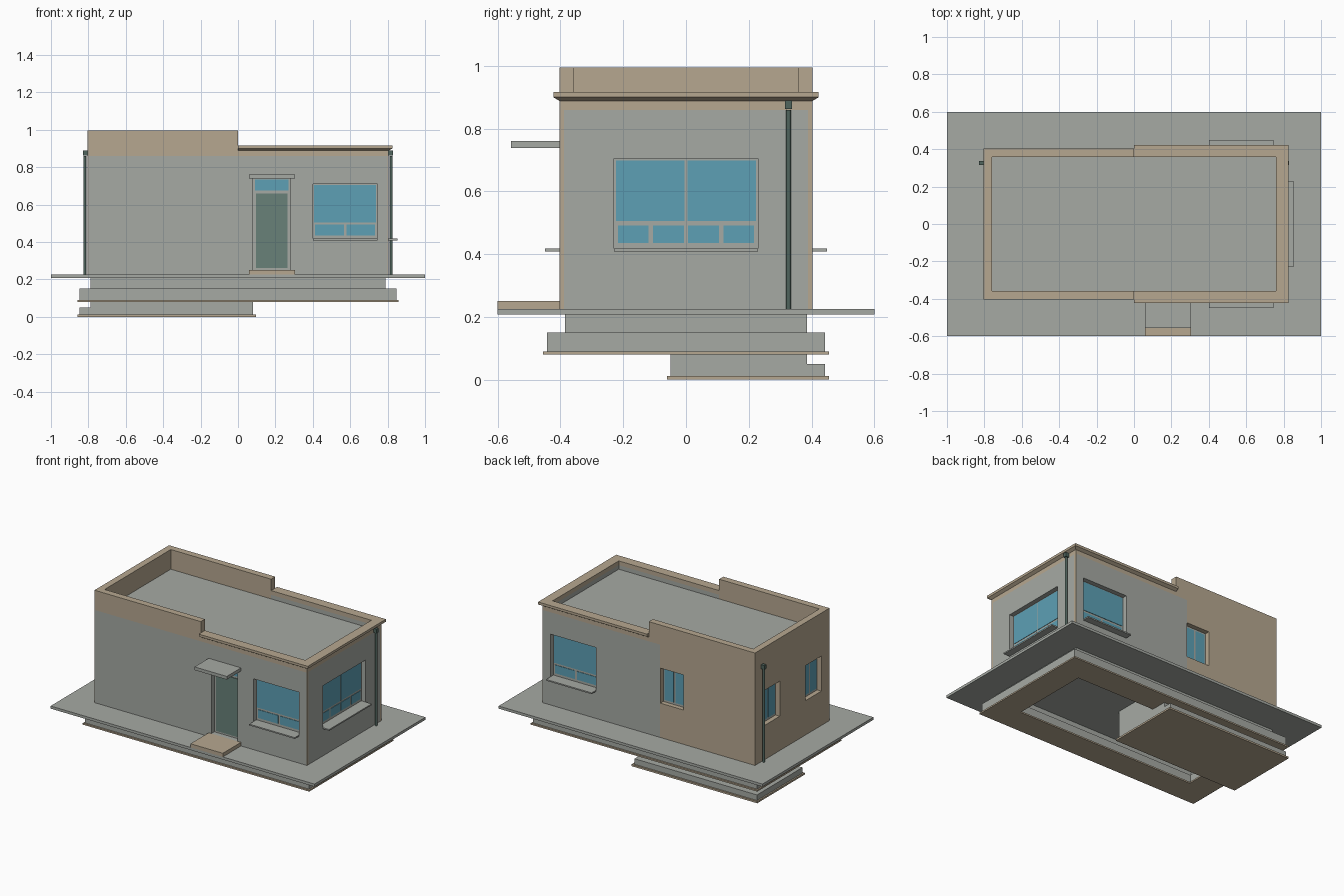
import bpy, bmesh, math
from mathutils import Vector

cube = bpy.data.objects.get("Cube")
if cube:
    bpy.data.objects.remove(cube, do_unlink=True)


def material(name, rgb):
    m = bpy.data.materials.new(name)
    m.use_nodes = True
    m.diffuse_color = (*rgb, 1)
    m.node_tree.nodes["Principled BSDF"].inputs["Base Color"].default_value = (*rgb, 1)
    return m


GREY = material("grey plaster", (0.38, 0.40, 0.37))
TAN = material("tan plaster", (0.47, 0.39, 0.28))
GLASS = material("blue glass", (0.11, 0.35, 0.46))
DOOR = material("green door", (0.14, 0.22, 0.19))
PIPE = material("dark green metal", (0.08, 0.13, 0.11))

HX, HY = 0.805, 0.403            # half size of the house walls
GROUND, ROOF, LOW, HIGH = 0.225, 0.86, 0.888, 0.995
RECESS = 0.04


def finish(name, bm, *mats):
    bmesh.ops.recalc_face_normals(bm, faces=bm.faces[:])
    me = bpy.data.meshes.new(name)
    bm.to_mesh(me)
    bm.free()
    ob = bpy.data.objects.new(name, me)
    bpy.context.collection.objects.link(ob)
    for m in mats:
        me.materials.append(m)
    return ob


def add_box(bm, x0, x1, y0, y1, z0, z1):
    lo = Vector((min(x0, x1), min(y0, y1), min(z0, z1)))
    hi = Vector((max(x0, x1), max(y0, y1), max(z0, z1)))
    for v in bmesh.ops.create_cube(bm, size=1)["verts"]:
        v.co = Vector([lo[i] if v.co[i] < 0 else hi[i] for i in range(3)])


def box(name, mat, *dims):
    bm = bmesh.new()
    add_box(bm, *dims)
    return finish(name, bm, mat)


def ring(name, mat, x, y, w, z0, z1):
    """Rectangular strip of width w around the centre."""
    bm = bmesh.new()
    for s in (-1, 1):
        add_box(bm, -x, x, s * y, s * (y - w), z0, z1)
        add_box(bm, s * x, s * (x - w), -y + w, y - w, z0, z1)
    return finish(name, bm, mat)


def on_wall(side, u0, u1, d0, d1, z0, z1):
    """Box limits on a wall: u along it, d outwards from its surface."""
    if side in ("front", "back"):
        s = -1 if side == "front" else 1
        return u0, u1, s * (HY + d0), s * (HY + d1), z0, z1
    s = 1 if side == "right" else -1
    return s * (HX + d0), s * (HX + d1), u0, u1, z0, z1


def sweep(name, s, profile, inner_mat):
    """Sweep (offset, z) profile in a U round one half of the roof edge."""
    bm = bmesh.new()
    rows = []
    for off, z in profile:
        x, y = s * (HX + off), HY + off
        rows.append([bm.verts.new(p) for p in ((0, -y, z), (x, -y, z), (x, y, z), (0, y, z))])
    n = len(rows)
    for i in range(n):
        a, b = rows[i], rows[(i + 1) % n]
        inner = profile[i][0] < 0 and profile[(i + 1) % n][0] < 0
        for k in range(3):
            bm.faces.new((a[k], a[k + 1], b[k + 1], b[k])).material_index = int(inner)
    for k in (0, 3):
        bm.faces.new([r[k] for r in rows])
    return finish(name, bm, TAN, inner_mat)


# Foundation: stepped strip footing with a deeper block at one corner
ring("foundation_wall", GREY, 0.788, 0.385, 0.06, 0.15, 0.207)
ring("foundation_footing", GREY, 0.848, 0.443, 0.155, 0.09, 0.15)
ring("foundation_bed", TAN, 0.858, 0.455, 0.18, 0.08, 0.09)
box("basement_wall", GREY, -0.788, 0.08, -0.05, 0.385, 0.05, 0.207)
box("basement_footing", GREY, -0.848, 0.08, -0.05, 0.443, 0.012, 0.05)
box("basement_bed", TAN, -0.858, 0.095, -0.06, 0.455, 0, 0.012)
box("ground_slab", GREY, -1, 1, -0.6, 0.6, 0.207, GROUND)

# Openings: (name, wall, u0, u1, z0, z1)
big = [("front_window", "front", 0.40, 0.745, 0.415, 0.71),
       ("back_window", "back", 0.40, 0.745, 0.415, 0.71),
       ("right_window", "right", -0.23, 0.23, 0.415, 0.705)]
small = [("small_back_window", "back", -0.262, -0.088, 0.46, 0.70),
         ("small_left_window_rear", "left", 0.135, 0.305, 0.46, 0.70),
         ("small_left_window_front", "left", -0.315, -0.145, 0.46, 0.70)]
door = ("door", "front", 0.08, 0.28, 0.25, 0.74)

# House body, split where the plaster colour changes, then cut for openings
bm = bmesh.new()
add_box(bm, -HX, HX, -HY, HY, GROUND, ROOF)
for co, no in (((0.8, 0, 0), (1, 0, 0)), ((-0.8, 0, 0), (1, 0, 0)), ((-0.085, 0, 0), (1, 0, 0)),
               ((0, 0.388, 0), (0, 1, 0)), ((0, -0.388, 0), (0, 1, 0))):
    bmesh.ops.bisect_plane(bm, geom=bm.verts[:] + bm.edges[:] + bm.faces[:],
                           plane_co=co, plane_no=no)
body = finish("house_walls", bm, GREY, TAN)

bm = bmesh.new()
for name, side, u0, u1, z0, z1 in big + small + [door]:
    add_box(bm, *on_wall(side, u0, u1, -RECESS, 0.05, z0, z1))
cutter = finish("opening_cutter", bm, GREY, TAN)
cutter.hide_render = True
mod = body.modifiers.new("openings", "BOOLEAN")
mod.operation, mod.solver, mod.object = "DIFFERENCE", "EXACT", cutter
cut = bpy.data.meshes.new_from_object(body.evaluated_get(bpy.context.evaluated_depsgraph_get()))
body.modifiers.clear()
body.data = cut
bpy.data.objects.remove(cutter, do_unlink=True)

cut.materials.clear()
for m in (GREY, TAN):
    cut.materials.append(m)
for f in cut.polygons:
    c, n = f.center, f.normal
    if abs(c.x) < HX - 0.001 and abs(c.y) < HY - 0.001:      # roof and reveals
        grey = c.z > ROOF - 0.01 or c.x > -0.08
    elif n.y < -0.5:
        grey = abs(c.x) < 0.8
    elif n.y > 0.5:
        grey = -0.085 < c.x < 0.8
    else:
        grey = n.x > 0.5 and abs(c.y) < 0.388
    f.material_index = 0 if grey else 1

# Parapets and the projecting coping on the low half
W = -0.045
sweep("high_parapet", -1, [(W, ROOF), (0, ROOF), (0, HIGH), (W, HIGH)], TAN)
sweep("low_parapet", 1, [(W, ROOF), (0, ROOF), (0, LOW), (W, LOW)], GREY)
sweep("low_coping", 1, [(W, LOW), (0, LOW), (0.02, 0.9), (0.02, 0.917), (W, 0.917)], TAN)


def fit_window(name, side, u0, u1, z0, z1, panes, frame_mat=GREY):
    """Frame plate at the back of an opening, with glass panes on it."""
    box(name + "_frame", frame_mat, *on_wall(side, u0, u1, -RECESS, -RECESS + 0.008, z0, z1))
    bm = bmesh.new()
    for a, b, c, d in panes:
        add_box(bm, *on_wall(side, a, b, -RECESS + 0.006, -RECESS + 0.011, c, d))
    finish(name + "_glass", bm, GLASS)


def split(u0, u1, count, gap):
    step = (u1 - u0) / count
    return [(u0 + i * step + gap, u0 + (i + 1) * step - gap) for i in range(count)]


# Large windows: tall lights over a row of small ones, with a sill
for name, side, u0, u1, z0, z1 in big:
    lights = 2 if side == "right" else 1
    panes = [(a, b, 0.505, z1 - 0.006) for a, b in split(u0 + 0.003, u1 - 0.003, lights, 0.004)]
    panes += [(a, b, 0.435, 0.492) for a, b in split(u0 + 0.006, u1 - 0.006, lights * 2, 0.007)]
    fit_window(name, side, u0, u1, z0, z1, panes)
    box(name + "_sill", GREY, *on_wall(side, u0, u1, -RECESS + 0.008, 0.047, 0.409, 0.418))

# Small windows with two lights
for name, side, u0, u1, z0, z1 in small:
    panes = [(a, b, z0 + 0.015, z1 - 0.012) for a, b in split(u0 + 0.006, u1 - 0.006, 2, 0.006)]
    fit_window(name, side, u0, u1, z0, z1, panes)

# Door with transom light, canopy and step
fit_window(*door, [(0.09, 0.27, 0.675, 0.733)])
box("door_panel", DOOR, *on_wall("front", 0.095, 0.265, -RECESS + 0.006, -RECESS + 0.012, 0.262, 0.66))
box("door_canopy", GREY, 0.06, 0.305, -0.557, -HY, 0.738, 0.76)
box("door_step", TAN, 0.06, 0.305, -0.6, -HY, GROUND, 0.25)

# Rain pipes with square hopper heads
for s, side in ((1, "right"), (-1, "left")):
    bm = bmesh.new()
    bmesh.ops.create_cone(bm, cap_ends=True, segments=12, radius1=0.008, radius2=0.008,
                          depth=ROOF - GROUND)
    bmesh.ops.translate(bm, verts=bm.verts[:], vec=(s * 0.819, 0.327, (ROOF + GROUND) / 2))
    for f in bm.faces:
        f.smooth = len(f.verts) == 4
    for e in bm.edges:
        e.smooth = all(len(f.verts) == 4 for f in e.link_faces)
    finish(side + "_rain_pipe", bm, PIPE)
    box(side + "_pipe_head", PIPE, *on_wall(side, 0.316, 0.337, 0, 0.025, 0.862, 0.89))
